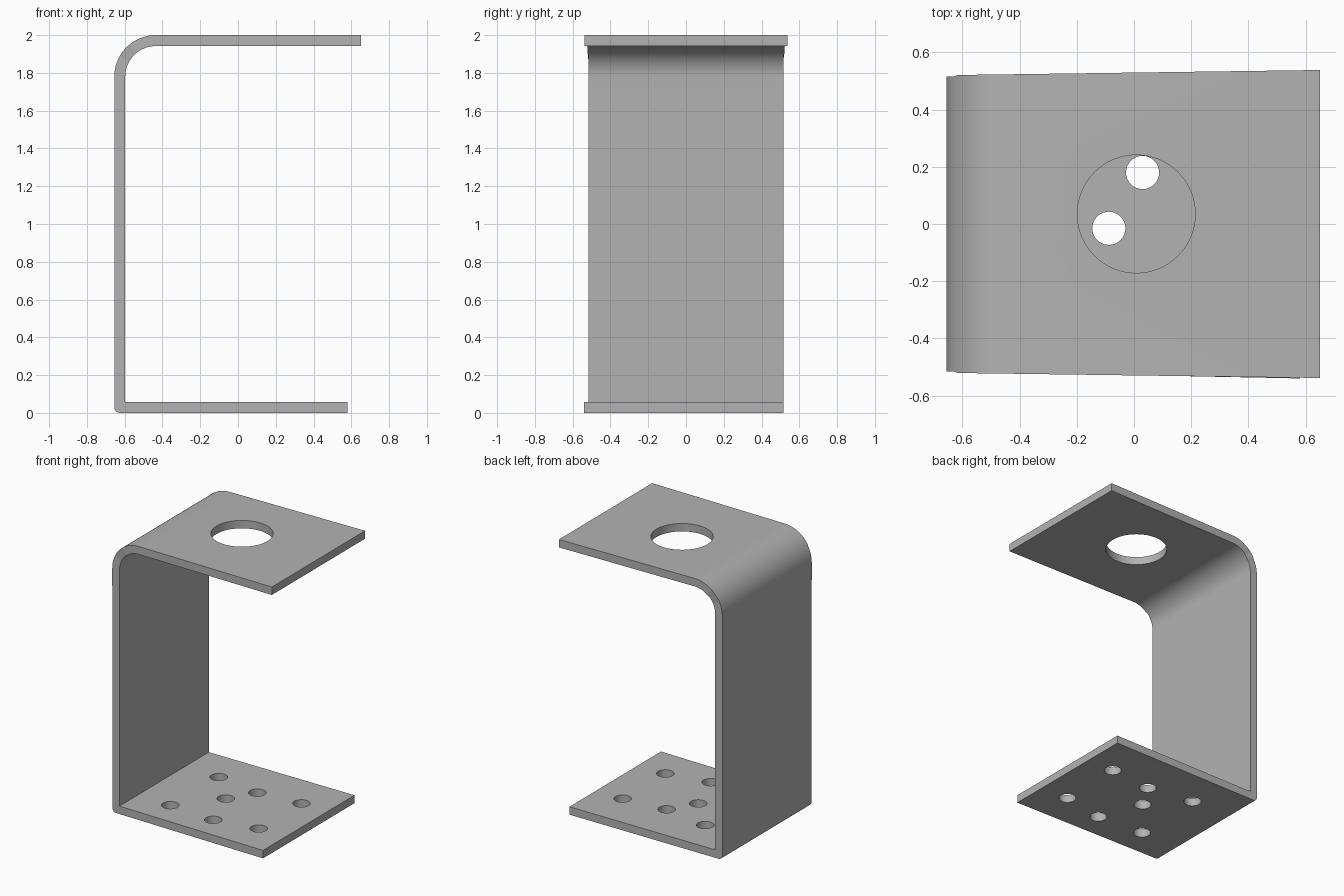
import bpy, bmesh, math
from mathutils import Vector

cube = bpy.data.objects.get("Cube")
if cube:
    bpy.data.objects.remove(cube, do_unlink=True)

THICK = 0.058
LEFT, TOP_END, BASE_END = -0.655, 0.65, 0.58
BEND = 0.22          # outer radius of the upper bend
CORNER = 0.03        # outer radius of the lower corner

steel = bpy.data.materials.new("grey steel")
steel.use_nodes = True
grey = (0.45, 0.45, 0.45, 1)
steel.diffuse_color = grey
steel.node_tree.nodes["Principled BSDF"].inputs["Base Color"].default_value = grey


def arc(cx, cz, radius, start, end, steps):
    angles = [math.radians(start + (end - start) * i / steps) for i in range(steps + 1)]
    return [(cx + radius * math.cos(a), cz + radius * math.sin(a)) for a in angles]


def edge_y(x, z, side):
    """Half width: the top flares on both sides, the base only at the front."""
    t = (x - LEFT) / (TOP_END - LEFT)
    if z > 1.9:
        return side * (0.52 + 0.018 * t)
    if z < 0.1 and side < 0:
        return -0.515 - 0.026 * t
    return side * 0.516


# Sheet profile: matching outer and inner points from base lip to top lip
lower = arc(LEFT + CORNER, CORNER, CORNER, 270, 180, 6)
upper_c = (LEFT + BEND, 2 - BEND)
outer = [(BASE_END, 0)] + lower + arc(*upper_c, BEND, 180, 90, 24) + [(TOP_END, 2)]
inner = ([(BASE_END, THICK)] + [(LEFT + THICK, THICK)] * len(lower)
         + arc(*upper_c, BEND - THICK, 180, 90, 24) + [(TOP_END, 2 - THICK)])

# Bent sheet
bm = bmesh.new()
rows = []
for (ox, oz), (ix, iz) in zip(outer, inner):
    ring = [(ox, oz, -1), (ox, oz, 1), (ix, iz, 1), (ix, iz, -1)]
    rows.append([bm.verts.new((x, edge_y(x, z, s), z)) for x, z, s in ring])
for a, b in zip(rows, rows[1:]):
    for k in range(4):
        n = (k + 1) % 4
        bm.faces.new((a[k], a[n], b[n], b[k]))
bm.faces.new(rows[0])
bm.faces.new(rows[-1])
bmesh.ops.remove_doubles(bm, verts=bm.verts, dist=1e-5)
bmesh.ops.recalc_face_normals(bm, faces=bm.faces)
mesh = bpy.data.meshes.new("bent_bracket")
bm.to_mesh(mesh)
bm.free()
bracket = bpy.data.objects.new("bent_bracket", mesh)
bpy.context.collection.objects.link(bracket)
mesh.materials.append(steel)


def drill(name, x, y, z, radius, sides):
    """Cut one round hole straight through a plate."""
    bpy.ops.mesh.primitive_cylinder_add(vertices=sides, radius=radius, depth=0.3, location=(x, y, z))
    cutter = bpy.context.object
    cutter.name = name
    cutter.hide_render = True
    cutter.data.materials.append(steel)
    mod = bracket.modifiers.new(name, "BOOLEAN")
    mod.operation = "DIFFERENCE"
    mod.solver = "EXACT"
    mod.object = cutter
    bpy.context.view_layer.objects.active = bracket
    bpy.ops.object.modifier_apply(modifier=name)
    bpy.data.objects.remove(cutter, do_unlink=True)


# Large opening in the top, seven bolt holes in the base
drill("top_opening", 0.008, 0.035, 2 - THICK / 2, 0.206, 64)
bolt_holes = [(-0.32, 0.235), (0.03, 0.18), (0.365, 0.21), (-0.088, -0.015),
              (-0.33, -0.31), (0.035, -0.335), (0.36, -0.275)]
for i, (x, y) in enumerate(bolt_holes):
    drill(f"bolt_hole_{i + 1}", x, y, THICK / 2, 0.058, 32)

# Smooth bends, crisp edges
bpy.ops.object.select_all(action="DESELECT")
bracket.select_set(True)
bpy.context.view_layer.objects.active = bracket
bpy.ops.object.shade_smooth_by_angle(angle=math.radians(30))
